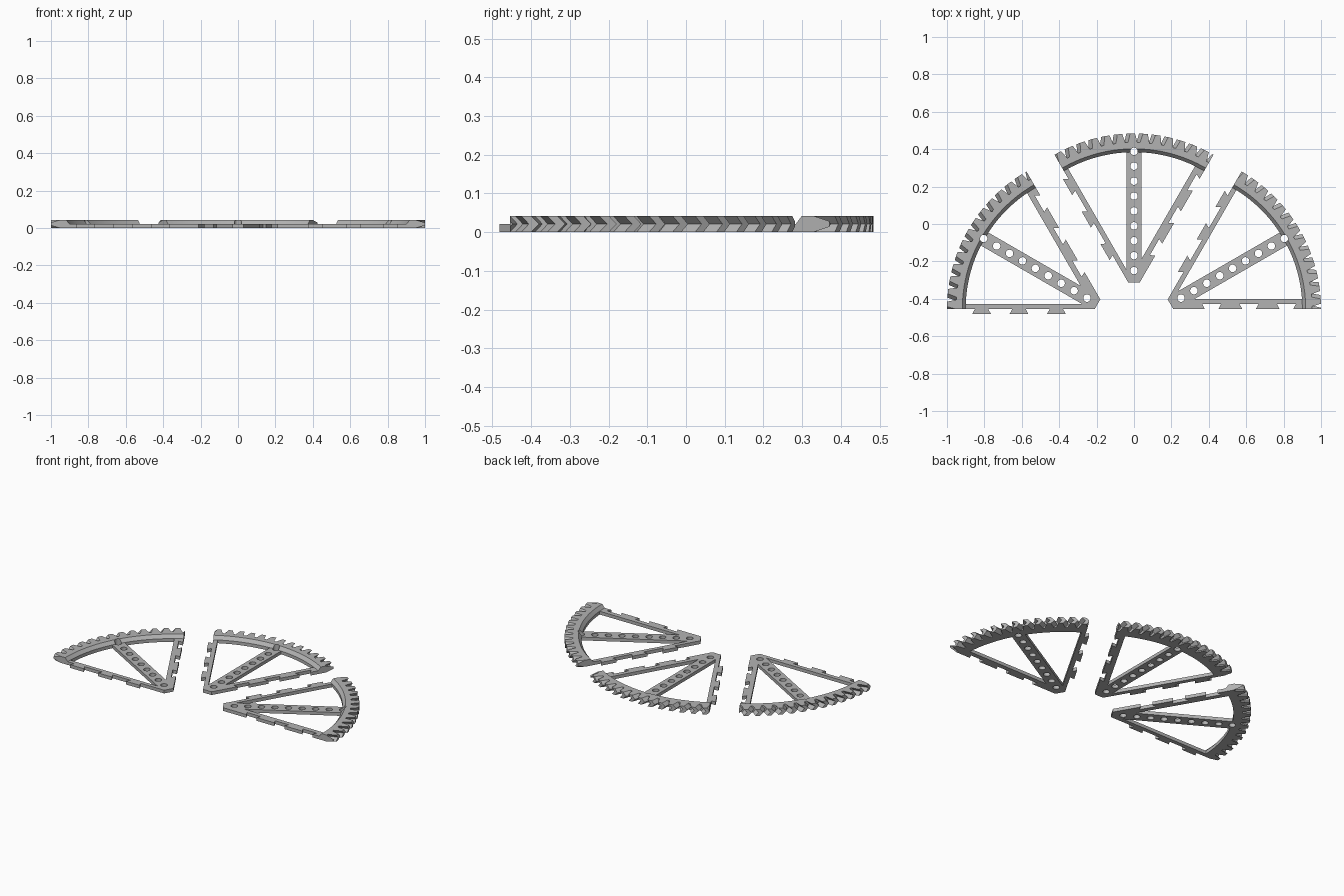
import bpy, bmesh, math
from mathutils import Matrix, Vector

if "Cube" in bpy.data.objects:
    bpy.data.objects.remove(bpy.data.objects["Cube"])

grey = bpy.data.materials.new("light grey")
grey.diffuse_color = (0.45, 0.45, 0.45, 1)
grey.use_nodes = True
grey.node_tree.nodes["Principled BSDF"].inputs["Base Color"].default_value = grey.diffuse_color

THIN, MID, TALL = 0.021, 0.021, 0.042      # frame, chevron and rim heights
R_IN, R_TOP, R_ROOT, R_TIP = 0.75, 0.768, 0.802, 0.85
TEETH, TWIST = 13, math.radians(1.4)
CENTRES = [0.265, 0.465, 0.665]            # joint positions along a rail
WIDE, NARROW, DEEP = 0.050, 0.036, 0.026   # dovetail half widths and depth


def finish(name, bm, place):
    bmesh.ops.recalc_face_normals(bm, faces=bm.faces)
    me = bpy.data.meshes.new(name)
    bm.to_mesh(me)
    bm.free()
    me.materials.append(grey)
    ob = bpy.data.objects.new(name, me)
    ob.matrix_world = place
    bpy.context.collection.objects.link(ob)
    return ob


def plate(name, pts, place):
    """Extrude a flat outline up to the frame height."""
    bm = bmesh.new()
    f = bm.faces.new([bm.verts.new((x, y, 0)) for x, y in pts])
    r = bmesh.ops.extrude_face_region(bm, geom=[f])
    vs = [v for v in r["geom"] if isinstance(v, bmesh.types.BMVert)]
    bmesh.ops.translate(bm, verts=vs, vec=(0, 0, THIN))
    return finish(name, bm, place)


def dovetails(sign):
    """Edge points along the joint line; sign sets the direction."""
    pts = []
    for c in CENTRES:
        pts += [(c - NARROW, 0), (c - WIDE, sign * DEEP),
                (c + WIDE, sign * DEEP), (c + NARROW, 0)]
    return pts


def rim(place):
    """Herringbone toothed rim, cut flat at both sector ends."""
    bm = bmesh.new()
    pitch = math.radians(60) / TEETH
    steps = [(0.0, R_ROOT), (0.22, R_ROOT), (0.42, R_TIP), (0.80, R_TIP)]
    rings = []
    for i in range(-2, TEETH + 2):
        for f, r in steps:
            a = (i + f) * pitch
            sect = [(r, a, 0), (r, a + TWIST, MID), (r, a, TALL),
                    (R_TOP, a, TALL), (R_IN, a, THIN), (R_IN, a, 0)]
            rings.append([bm.verts.new((q * math.cos(t), q * math.sin(t), z))
                          for q, t, z in sect])
    for p, q in zip(rings, rings[1:]):
        for k in range(6):
            n = (k + 1) % 6
            bm.faces.new((p[k], p[n], q[n], q[k]))
    for no in ((0, -1, 0), (-math.sin(math.pi / 3), 0.5, 0)):
        r = bmesh.ops.bisect_plane(
            bm, geom=bm.verts[:] + bm.edges[:] + bm.faces[:],
            plane_co=(0, 0, 0), plane_no=no, clear_outer=True)
        cut = [e for e in r["geom_cut"] if isinstance(e, bmesh.types.BMEdge)]
        bmesh.ops.holes_fill(bm, edges=cut, sides=0)
    return finish("gear_rim", bm, place)


def sector(x, y, angle):
    place = Matrix.Translation((x, y, 0)) @ Matrix.Rotation(math.radians(angle), 4, 'Z')
    axis = place @ Matrix.Rotation(math.radians(30), 4, 'Z')
    far = place @ Matrix.Rotation(math.radians(60), 4, 'Z')
    # rail with sockets, rail with tabs, and the central spoke
    socket = plate("socket_rail", [(0.06, 0)] + dovetails(1) +
                   [(0.79, 0), (0.79, 0.055), (0.032, 0.055)], place)
    plate("tab_rail", [(0.06, 0)] + dovetails(1) +
          [(0.79, 0), (0.79, -0.026), (0.045, -0.026)], far)
    spoke = plate("spoke", [(0.052, -0.03), (0.069, -0.04), (0.762, -0.04),
                            (0.762, 0.04), (0.069, 0.04), (0.052, 0.03)], axis)
    ring = rim(place)
    # row of round holes along the spoke
    bm = bmesh.new()
    for i in range(9):
        bmesh.ops.create_cone(bm, cap_ends=True, segments=20, radius1=0.02,
                              radius2=0.02, depth=0.2, matrix=Matrix.Translation(
                                  (0.117 + i * 0.0797, 0, 0.03)))
    cutter = finish("hole_cutter", bm, axis)
    cutter.hide_render = True
    cutter.hide_viewport = True
    for ob in (socket, spoke, ring):
        m = ob.modifiers.new("holes", 'BOOLEAN')
        m.operation = 'DIFFERENCE'
        m.solver = 'EXACT'
        m.object = cutter


sector(0.15, -0.455, 0)
sector(0, -0.366, 60)
sector(-0.15, -0.455, 120)
